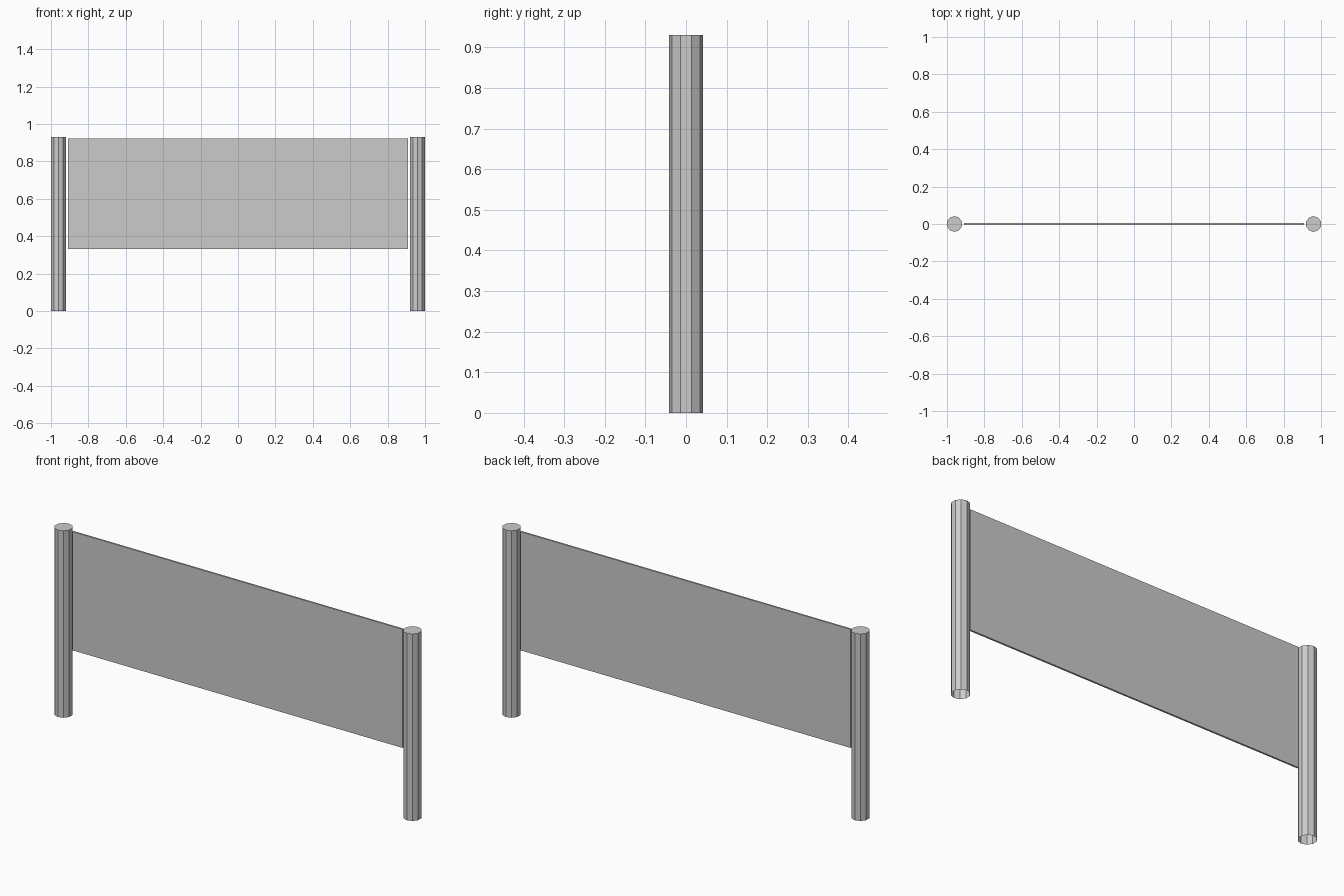
import bpy, bmesh, math
from mathutils import Matrix

if "Cube" in bpy.data.objects:
    bpy.data.objects.remove(bpy.data.objects["Cube"])

POST_R, POST_H, POST_X, SIDES = 0.042, 0.93, 0.96, 10


def add_object(name, bm):
    mesh = bpy.data.meshes.new(name)
    bm.to_mesh(mesh)
    bm.free()
    obj = bpy.data.objects.new(name, mesh)
    bpy.context.collection.objects.link(obj)
    return obj


# Ten-sided posts, capped on top and open underneath
def post(name, x):
    bm = bmesh.new()
    ring = [(x + POST_R * math.sin(2 * math.pi * i / SIDES),
             -POST_R * math.cos(2 * math.pi * i / SIDES)) for i in range(SIDES)]
    low = [bm.verts.new((px, py, 0)) for px, py in ring]
    top = [bm.verts.new((px, py, POST_H)) for px, py in ring]
    for i in range(SIDES):
        j = (i + 1) % SIDES
        bm.faces.new((low[i], low[j], top[j], top[i]))
    bm.faces.new(top)
    return add_object(name, bm)


post("left_post", -POST_X)
post("right_post", POST_X)

# Thin panel hung between the posts
bm = bmesh.new()
bmesh.ops.create_cube(bm, size=1, matrix=Matrix.Translation((0, 0, 0.627))
                      @ Matrix.Diagonal((1.816, 0.009, 0.59, 1)))
add_object("panel", bm)
